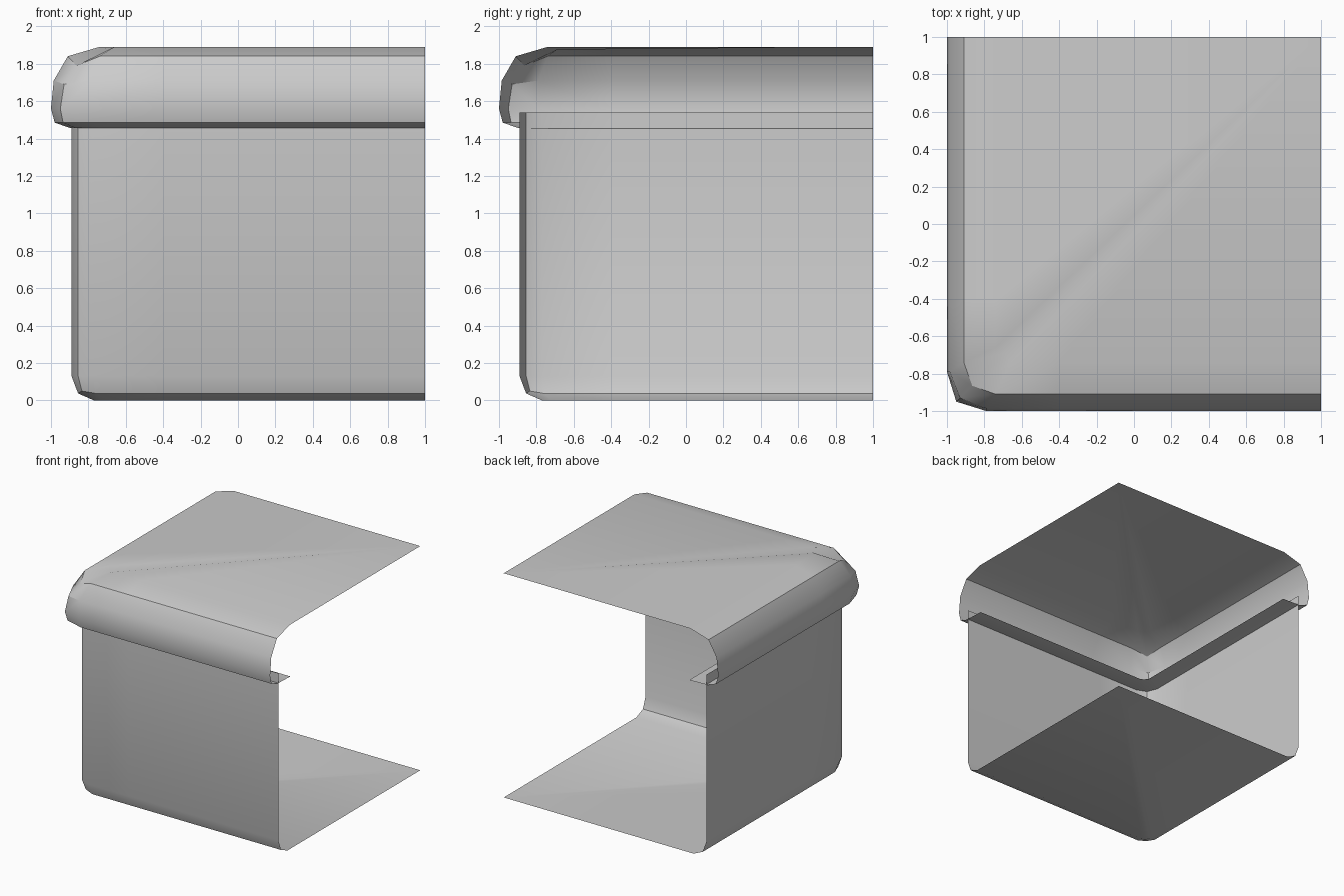
import bpy, bmesh, math

cube = bpy.data.objects.get("Cube")
if cube:
    bpy.data.objects.remove(cube, do_unlink=True)

# Single painted grey
grey = bpy.data.materials.new("plain_grey")
grey.use_nodes = True
colour = (0.6, 0.6, 0.6, 1)
grey.diffuse_color = colour
grey.node_tree.nodes["Principled BSDF"].inputs["Base Color"].default_value = colour


def corner_shell(name, rings, cap_z, cap_first):
    """Loft L-shaped rings around one rounded corner, then cap to the open corner.
    Ring: side distance, height, corner start, corner point, corner height."""
    bm = bmesh.new()
    loops = []
    for side, z, start, corner, corner_z in rings:
        half = [(1, -side, z), (-0.4, -side, z), (-start, -side, z)]
        path = half + [(-corner, -corner, corner_z)]
        path += [(y, x, h) for x, y, h in reversed(half)]
        loops.append([bm.verts.new(p) for p in path])
    for upper, lower in zip(loops, loops[1:]):
        for i in range(len(upper) - 1):
            bm.faces.new((upper[i], upper[i + 1], lower[i + 1], lower[i]))
    # Flat cap fanned from the open corner
    tip = bm.verts.new((1, 1, cap_z))
    rim = loops[0] if cap_first else loops[-1]
    for a, b in zip(rim, rim[1:]):
        bm.faces.new((tip, b, a) if cap_first else (tip, a, b))
    # Point every face outwards
    bmesh.ops.recalc_face_normals(bm, faces=bm.faces)
    bm.normal_update()
    cap = next(f for f in bm.faces if tip in f.verts)
    if (cap.normal.z > 0) != cap_first:
        bmesh.ops.reverse_faces(bm, faces=bm.faces)
    mesh = bpy.data.meshes.new(name)
    bm.to_mesh(mesh)
    bm.free()
    mesh.materials.append(grey)
    obj = bpy.data.objects.new(name, mesh)
    bpy.context.collection.objects.link(obj)
    bpy.ops.object.select_all(action="DESELECT")
    obj.select_set(True)
    bpy.context.view_layer.objects.active = obj
    bpy.ops.object.shade_smooth_by_angle(angle=math.radians(30))
    return obj


# Body: straight wall with a rounded lower edge and a floor
corner_shell("box_body", [
    (0.89, 1.54, 0.77, 0.855, 1.54),
    (0.89, 0.13, 0.77, 0.855, 0.13),
    (0.855, 0.037, 0.76, 0.835, 0.05),
    (0.77, 0, 0.72, 0.755, 0),
], 0, False)

# Lid: bulging rim with a turned-in lip below
corner_shell("box_lid", [
    (0.74, 1.89, 0.66, 0.69, 1.875),
    (0.91, 1.84, 0.74, 0.865, 1.79),
    (0.985, 1.71, 0.79, 0.93, 1.69),
    (1.0, 1.56, 0.79, 0.95, 1.56),
    (0.98, 1.485, 0.78, 0.935, 1.485),
    (0.9, 1.457, 0.74, 0.87, 1.457),
    (0.73, 1.452, 0.68, 0.71, 1.452),
], 1.89, True)
